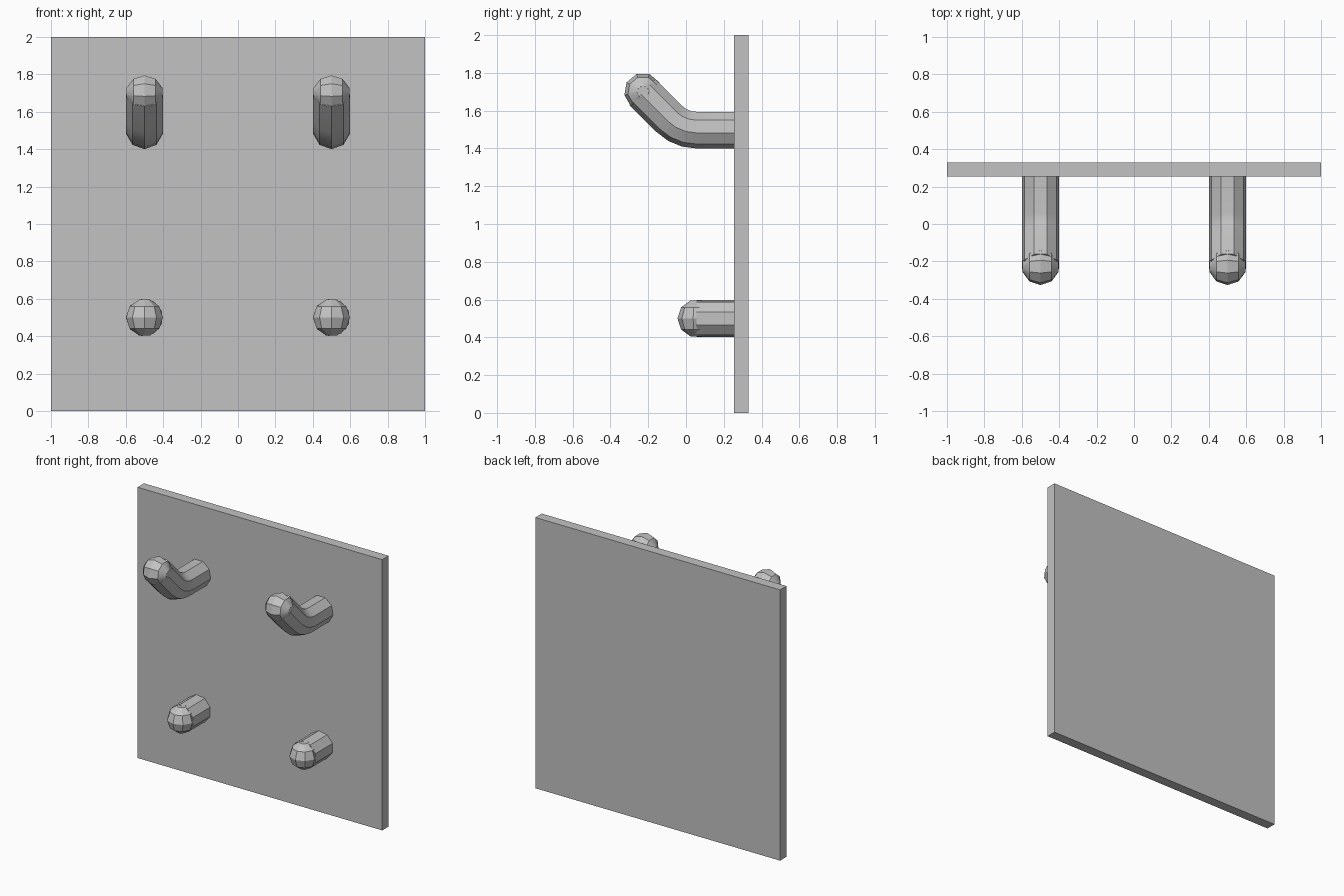
import bpy, bmesh
from math import sin, cos, radians, pi
from mathutils import Vector

cube = bpy.data.objects.get("Cube")
if cube:
    bpy.data.objects.remove(cube, do_unlink=True)

R = 0.1            # peg and hook radius
SIDES = 9
FRONT = 0.255      # front face of the plate
X = Vector((1, 0, 0))
Y = Vector((0, 1, 0))
Z = Vector((0, 0, 1))

grey = bpy.data.materials.new("light_grey")
grey.use_nodes = True
colour = (0.54, 0.54, 0.54, 1)
grey.diffuse_color = colour
grey.node_tree.nodes["Principled BSDF"].inputs["Base Color"].default_value = colour


def finish(name, bm, smooth=False):
    bmesh.ops.recalc_face_normals(bm, faces=bm.faces)
    mesh = bpy.data.meshes.new(name)
    bm.to_mesh(mesh)
    bm.free()
    mesh.materials.append(grey)
    obj = bpy.data.objects.new(name, mesh)
    bpy.context.collection.objects.link(obj)
    if smooth:
        bpy.ops.object.select_all(action='DESELECT')
        obj.select_set(True)
        bpy.context.view_layer.objects.active = obj
        bpy.ops.object.shade_smooth_by_angle(angle=radians(30))
    return obj


def loft(bm, rings):
    """Skin a list of (centre, u, v, radius) rings, with flat caps at both ends."""
    loops = []
    for c, u, v, r in rings:
        angles = [2 * pi * i / SIDES for i in range(SIDES)]
        loops.append([bm.verts.new(c + r * (u * cos(a) + v * sin(a))) for a in angles])
    for a, b in zip(loops, loops[1:]):
        for i in range(SIDES):
            j = (i + 1) % SIDES
            bm.faces.new((a[i], a[j], b[j], b[i]))
    bm.faces.new(loops[0][::-1])
    bm.faces.new(loops[-1])


def ball(bm, centre, pole, u):
    """Faceted ball with flat poles; u is the direction of its first corner."""
    v = pole.cross(u)
    rings = []
    for i in range(5):
        a = pi * (i + 0.5) / 5
        rings.append((centre + pole * R * cos(a), u, v, R * sin(a)))
    loft(bm, rings)


def build_peg(name, x):
    bm = bmesh.new()
    tip = Vector((x, FRONT - 0.2, 0.5))
    loft(bm, [(Vector((x, FRONT, 0.5)), -X, Z, R), (tip, -X, Z, R)])
    ball(bm, tip, Z, -Y)
    finish(name, bm)


def build_hook(name, x):
    bm = bmesh.new()
    bend, steps = 0.2, 3
    rings = [(Vector((x, FRONT, 1.5)), -Z, X, R)]
    pivot = Vector((x, FRONT - 0.2, 1.5 + bend))
    for i in range(steps + 1):
        a = radians(45) * i / steps
        out = -Z * cos(a) - Y * sin(a)
        rings.append((pivot + out * bend, out, X, R))
    tip = rings[-1][0] + (Z - Y).normalized() * 0.2
    rings.append((tip, out, X, R))
    loft(bm, rings)
    ball(bm, tip, X, -Z)
    finish(name, bm, smooth=True)


# Back plate
bm = bmesh.new()
bmesh.ops.create_cube(bm, size=1)
bmesh.ops.scale(bm, vec=(2, 0.075, 2), verts=bm.verts)
bmesh.ops.translate(bm, vec=(0, FRONT + 0.0375, 1), verts=bm.verts)
finish("back_plate", bm)

# Hooks above, straight pegs below
for side, x in (("left", 0.5), ("right", -0.5)):
    build_hook(side + "_hook", x)
    build_peg(side + "_peg", x)
